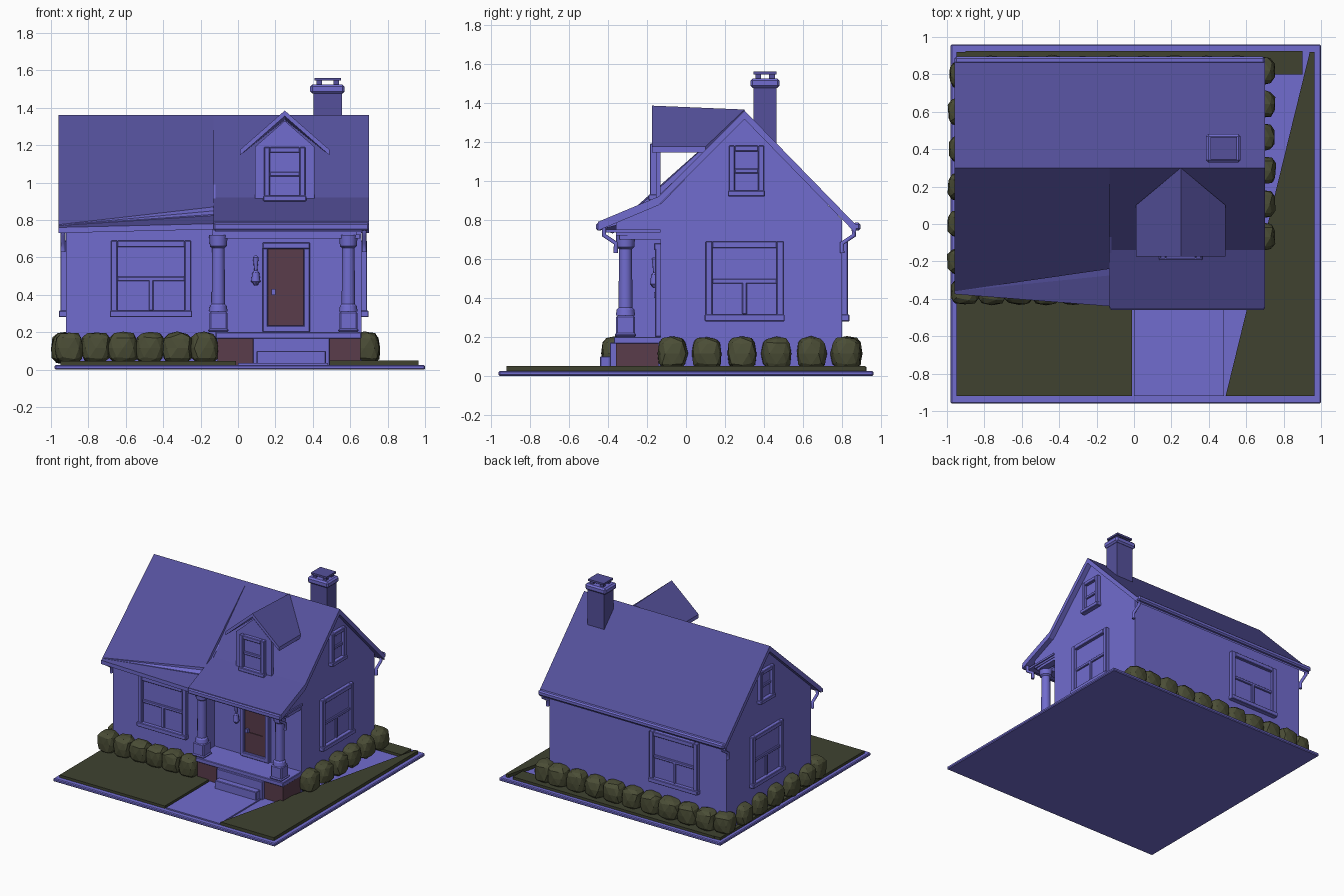
import bpy, bmesh, math, random
from mathutils import Matrix, Vector

if "Cube" in bpy.data.objects:
    bpy.data.objects.remove(bpy.data.objects["Cube"])
random.seed(4)


def mat(name, r, g, b):
    m = bpy.data.materials.new(name)
    m.diffuse_color = (r, g, b, 1)
    m.use_nodes = True
    m.node_tree.nodes["Principled BSDF"].inputs["Base Color"].default_value = m.diffuse_color
    return m


WALL = mat("violet_blue", 0.165, 0.15, 0.62)
ROOF = mat("dark_violet", 0.09, 0.081, 0.33)
BUSH = mat("olive_leaf", 0.07, 0.075, 0.037)
LAWN = mat("dark_olive", 0.05, 0.055, 0.03)
DOOR = mat("plum_brown", 0.1, 0.045, 0.07)


def finish(name, bm, *mats):
    bmesh.ops.recalc_face_normals(bm, faces=bm.faces)
    me = bpy.data.meshes.new(name)
    bm.to_mesh(me)
    bm.free()
    ob = bpy.data.objects.new(name, me)
    bpy.context.collection.objects.link(ob)
    for m in mats:
        me.materials.append(m)
    return ob


def add_box(bm, x0, x1, y0, y1, z0, z1, M=Matrix()):
    c = Matrix.Translation(((x0 + x1) / 2, (y0 + y1) / 2, (z0 + z1) / 2))
    s = Matrix.Diagonal((x1 - x0, y1 - y0, z1 - z0, 1))
    bmesh.ops.create_cube(bm, size=1, matrix=M @ c @ s)


def boxes(name, m, items, bevel=0, M=Matrix()):
    bm = bmesh.new()
    for b in items:
        add_box(bm, *b, M)
    ob = finish(name, bm, m)
    if bevel:
        md = ob.modifiers.new("bevel", "BEVEL")
        md.width, md.segments = bevel, 1
    return ob


def extrude(name, pts, vec, *mats):
    """Solid made from a polygon pushed along a vector."""
    bm = bmesh.new()
    f = bm.faces.new([bm.verts.new(p) for p in pts])
    g = bmesh.ops.extrude_face_region(bm, geom=[f])
    bmesh.ops.translate(bm, vec=vec, verts=[v for v in g["geom"] if isinstance(v, bmesh.types.BMVert)])
    ob = finish(name, bm, *mats)
    if len(mats) > 1:  # shingles on top, trim on edges and underside
        for p in ob.data.polygons:
            p.material_index = 0 if p.normal.z > 0.3 else 1
    return ob


def prism(name, prof, x0, x1, m):
    return extrude(name, [(x0, y, z) for y, z in prof], (x1 - x0, 0, 0), m)


def slab(name, pts, t=0.045, mats=(ROOF, WALL)):
    return extrude(name, pts, (0, 0, -t), *mats)


def lathe(name, prof, x, y, m, n=12):
    bm = bmesh.new()
    rings = [[bm.verts.new((x + r * math.cos(2 * math.pi * i / n), y + r * math.sin(2 * math.pi * i / n), z))
              for i in range(n)] for r, z in prof]
    for a, b in zip(rings, rings[1:]):
        for i in range(n):
            bm.faces.new((a[i], a[(i + 1) % n], b[(i + 1) % n], b[i]))
    bm.faces.new(rings[0])
    bm.faces.new(rings[-1])
    ob = finish(name, bm, m)
    for p in ob.data.polygons:
        p.use_smooth = abs(p.normal.z) < 0.3
    return ob


def pipe(name, pts, r, m):
    cu = bpy.data.curves.new(name, "CURVE")
    cu.dimensions, cu.bevel_depth, cu.bevel_resolution, cu.use_fill_caps = "3D", r, 1, True
    sp = cu.splines.new("POLY")
    sp.points.add(len(pts) - 1)
    for p, q in zip(sp.points, pts):
        p.co = (*q, 1)
    ob = bpy.data.objects.new(name, cu)
    cu.materials.append(m)
    bpy.context.collection.objects.link(ob)


def window(name, loc, turn, w, h, f=0.035, split=True):
    """Framed sash window facing local -y, centred at loc."""
    M = Matrix.Translation(loc) @ Matrix.Rotation(math.radians(turn), 4, "Z")
    a, b = w / 2, h / 2
    parts = [(-a, -a + f, -.03, .01, -b, b), (a - f, a, -.03, .01, -b, b),
             (-a + f, a - f, -.03, .01, b - f, b), (-a - .005, a + .005, -.038, .01, -b, -b + f),
             (-a + f, a - f, -.018, .01, -.012, .012)]
    if split:
        parts.append((-.012, .012, -.018, .01, -b + f, 0))
    boxes(name + "_frame", WALL, parts, 0.004, M)
    boxes(name + "_pane", WALL, [(-a + f, a - f, -.006, .002, -b + f, b - f)], 0, M)


# Plot: slab, walk and lawns
boxes("plot_slab", WALL, [(-.98, 1, -.96, .96, 0, .025)], 0.006)
boxes("walk", WALL, [(0, .48, -.92, -.36, .02, .035)])
boxes("lawn_left", LAWN, [(-.95, -.01, -.92, -.3, .02, .045), (-.95, -.9, -.3, .92, .02, .045),
                          (-.9, .9, .8, .925, .02, .045)])
slab("lawn_right", [(.49, -.92, .05), (.965, -.92, .05), (.965, .92, .05), (.94, .92, .05)], 0.03, (LAWN,))

# House walls
prism("main_walls", [(-.13, .02), (.8, .02), (.8, .8), (.3, 1.325), (-.13, .88)], -.92, .66, WALL)
prism("left_wing_walls", [(-.28, .02), (.3, .02), (.3, 1.325), (-.28, .8)], -.92, -.12, WALL)
prism("porch_gable", [(-.36, .72), (-.13, .72), (-.13, .89), (-.36, .8)], .63, .66, WALL)

# Roof
slab("rear_roof", [(-.96, .3, 1.36), (.7, .3, 1.36), (.7, .87, .775), (-.96, .87, .775)])
slab("front_left_roof", [(-.96, .3, 1.36), (-.13, .3, 1.36), (-.13, -.24, .87), (-.96, -.36, .775)])
slab("front_right_roof", [(-.13, .3, 1.36), (.7, .3, 1.36), (.7, -.14, .92), (-.13, -.14, .92)])
slab("porch_roof", [(-.13, -.14, .92), (.7, -.14, .92), (.7, -.45, .79), (-.13, -.45, .79)])
slab("eave_sliver", [(-.96, -.36, .772), (-.13, -.22, .86), (-.13, -.275, .83)], .03, (WALL,))
slab("eave_return", [(-.96, -.36, .77), (-.13, -.27, .825), (-.13, -.44, .78), (-.96, -.375, .76)], .03)

# Gutters and downspouts
boxes("rear_gutter", WALL, [(-.96, .7, .855, .895, .745, .785)], 0.01)
boxes("porch_gutter", WALL, [(-.13, .7, -.46, -.43, .745, .785)], 0.008)
for i, (x, y, s) in enumerate([(.675, .86, 1), (-.935, .86, 1), (.675, -.42, -1), (-.935, -.34, -1)]):
    pipe(f"downspout_{i}", [(x, y, .76), (x, y, .72), (x, y - s * .06, .68), (x, y - s * .06, .63)], .013, WALL)

# Porch deck, steps, brick piers and beam
boxes("porch_deck", WALL, [(-.12, .66, -.37, -.12, .165, .2), (.08, .49, -.39, -.13, .02, .17),
                           (.1, .47, -.44, -.38, .02, .1)], 0.004)
boxes("brick_piers", DOOR, [(-.11, .08, -.36, -.14, .02, .165), (.49, .655, -.36, -.14, .02, .165)])
boxes("porch_beam", WALL, [(-.14, .65, -.34, -.27, .7, .75), (.6, .655, -.3, -.13, .7, .75)])
boxes("porch_ceiling", WALL, [(-.12, .67, -.42, -.13, .735, .75)])
for side, x in (("left", -.105), ("right", .59)):
    boxes(f"column_base_{side}", WALL, [(x - .048, x + .048, -.358, -.262, .2, .31),
                                        (x - .055, x + .055, -.365, -.255, .2, .22)], 0.008)
    lathe(f"column_{side}", [(.05, .31), (.045, .34), (.036, .35), (.033, .65), (.045, .66), (.05, .72)],
          x, -.31, WALL)

# Door and wall lamp
boxes("door_frame", WALL, [(.13, .16, -.16, -.12, .2, .68), (.35, .385, -.16, -.12, .2, .68),
                           (.13, .385, -.165, -.12, .645, .68), (.15, .36, -.16, -.12, .2, .235)], 0.005)
boxes("door", DOOR, [(.16, .35, -.142, -.12, .235, .645), (.19, .32, -.147, -.13, .43, .61),
                     (.19, .32, -.147, -.13, .27, .4)])
boxes("door_handle", WALL, [(.18, .2, -.165, -.14, .4, .43)])
lathe("wall_lamp", [(.008, .45), (.025, .47), (.018, .52), (.008, .53), (.012, .57), (.016, .6), (.006, .61)],
      .095, -.16, WALL, 8)

# Windows
window("front_window", (-.465, -.28, .485), 0, .43, .41)
window("rear_window", (-.465, .8, .485), 180, .43, .41)
for side, x, turn in (("right", .66, 90), ("left", -.92, -90)):
    window(f"{side}_window", (x, .3, .485), turn, .4, .41)
    window(f"{side}_attic_window", (x, .31, 1.05), turn, .18, .26, .03, False)

# Dormer: front panel and gabled roof
extrude("dormer_front", [(.09, -.155, .9), (.41, -.155, .9), (.41, -.155, 1.19), (.25, -.155, 1.33),
                         (.09, -.155, 1.19)], (0, .025, 0), WALL)
window("dormer_window", (.25, -.155, 1.045), 0, .22, .29, .03, False)
for side, s in (("left", -1), ("right", 1)):
    slab(f"dormer_roof_{side}", [(.25, -.175, 1.385), (.25, .3, 1.365), (.25 + s * .24, .1, 1.175),
                                 (.25 + s * .24, -.175, 1.175)], .03)

# Chimney
boxes("chimney_stack", ROOF, [(.405, .555, .345, .465, 1.1, 1.49)])
boxes("chimney_cap", WALL, [(.385, .57, .33, .48, 1.475, 1.525)], 0.012)
boxes("chimney_hood", ROOF, [(.41, .55, .345, .465, 1.545, 1.56)] +
      [(x, x + .03, y, y + .03, 1.52, 1.55) for x in (.42, .51) for y in (.355, .425)])


# Hedges: rounded, slightly uneven low-poly bushes
def bush(name, x, y, r=.09):
    bm = bmesh.new()
    bmesh.ops.create_icosphere(bm, subdivisions=2, radius=1)
    k = random.uniform(.9, 1.08)
    for v in bm.verts:
        v.co = Vector([math.copysign(abs(c) ** .65, c) for c in v.co]) * random.uniform(.9, 1)
        v.co = Vector((x + v.co.x * r * k, y + v.co.y * r * .9, .115 + v.co.z * .09))
    finish(name, bm, BUSH)


for i in range(6):
    bush(f"front_bush_{i}", -.905 + i * .145, -.36, .085)
for i in range(6):
    bush(f"right_bush_{i}", .675, -.07 + i * .178)
    bush(f"left_bush_{i}", -.91, -.2 + i * .2)
for i in range(9):
    bush(f"rear_bush_{i}", -.77 + i * .165, .825)
